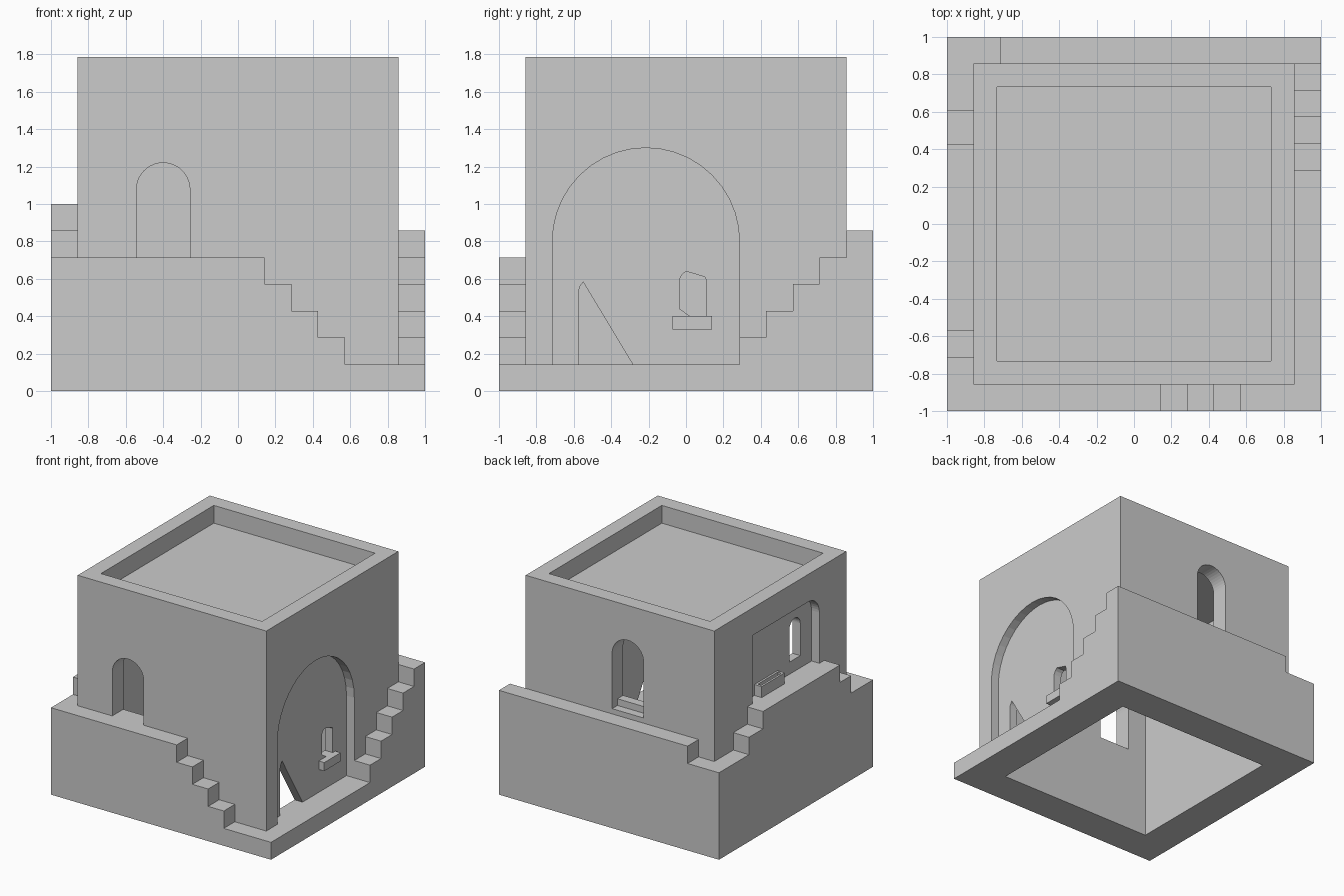
import bpy, bmesh
from math import sin, cos, pi

if "Cube" in bpy.data.objects:
    bpy.data.objects.remove(bpy.data.objects["Cube"])

U = 1 / 7           # module of the building
W = 6 * U           # half width of the walls


def prism(name, pts, axis, lo, hi):
    """Extrude a 2D profile: axis 'x' uses (y, z) points, axis 'y' uses (x, z)."""
    bm = bmesh.new()
    place = (lambda p, d: (d, p[0], p[1])) if axis == 'x' else (lambda p, d: (p[0], d, p[1]))
    a = [bm.verts.new(place(p, lo)) for p in pts]
    b = [bm.verts.new(place(p, hi)) for p in pts]
    bm.faces.new(a)
    bm.faces.new(b[::-1])
    for i in range(len(pts)):
        j = (i + 1) % len(pts)
        bm.faces.new((a[i], b[i], b[j], a[j]))
    bmesh.ops.recalc_face_normals(bm, faces=bm.faces)
    me = bpy.data.meshes.new(name)
    bm.to_mesh(me)
    bm.free()
    ob = bpy.data.objects.new(name, me)
    bpy.context.collection.objects.link(ob)
    return ob


def box(name, x0, x1, y0, y1, z0, z1):
    return prism(name, [(x0, z0), (x1, z0), (x1, z1), (x0, z1)], 'y', y0, y1)


def arc(c, z, r, a0=0.0, a1=pi, n=20):
    return [(c + r * cos(a0 + (a1 - a0) * i / n), z + r * sin(a0 + (a1 - a0) * i / n))
            for i in range(n + 1)]


def arch(c, r, bottom, top):
    return [(c - r, bottom), (c + r, bottom)] + arc(c, top - r, r)


def combine(ob, other, op):
    m = ob.modifiers.new(op, 'BOOLEAN')
    m.operation, m.solver, m.object = op, 'EXACT', other
    bpy.context.view_layer.objects.active = ob
    bpy.ops.object.modifier_apply(modifier=m.name)
    bpy.data.objects.remove(other, do_unlink=True)


def stairs(start, end, runs):
    """Stepped profile from runs of (position where the run ends, height)."""
    pts, p = [(start, 0)], start
    for q, h in runs:
        pts += [(p, h * U), (q, h * U)]
        p = q
    return pts + [(end, 0)]


# main block
house = box("house", -W, W, -W, W, 0, 1.786)

# stepped ledge winding around the block
L = 0.8
ledges = [
    prism("front_ledge", stairs(-.83, .83, [(U, 5), (2*U, 4), (3*U, 3), (4*U, 2), (.83, 1)]), 'y', -1, -L),
    prism("back_ledge", stairs(-.83, .83, [(-5*U, 5), (.83, 6)]), 'y', L, 1),
    prism("right_ledge", stairs(-1, 1, [(2*U, 1), (3*U, 2), (4*U, 3), (5*U, 4), (6*U, 5), (1, 6)]), 'x', L, 1),
    prism("left_ledge", stairs(-1, 1, [(-5*U, 5), (-4*U, 6), (3*U, 7), (.61, 6), (1, 5)]), 'x', -1, -L),
]
for part in ledges:
    combine(house, part, 'UNION')

# hollow interior, sunken roof, doors, niches and windows
R = 5 * U
cuts = [
    box("room", -R, R, -R, R, -.1, 11 * U),
    box("roof_recess", -.733, .733, -.733, .733, 1.64, 2),
    prism("front_door", arch(-.4, U, 5*U, 1.22), 'y', -.86, -.6),
    prism("back_door", arch(-.5*U, U, .9, 1.5), 'y', .6, .86),
    prism("right_niche", arch(-1.5*U, .5, U, 1.3), 'x', .786, .8575),
    prism("left_niche", [(-.507, 1), (.364, 1), (.364, 1.56)] + arc(-.364, 1.417, .143, pi/2, pi, 10),
          'x', -.8575, -.786),
    prism("right_door", [(-.575, U), (-.285, U), (-.55, .583), (-.567, .558), (-.575, .53)], 'x', .6, .83),
    prism("right_window", [(-.035, .44), (.022, .4), (.107, .4), (.107, .595), (.1, .61),
                           (0, .64), (-.022, .622), (-.035, .595)], 'x', .6, .83),
    prism("left_window", arch(-.29, .071, 1.1, 1.435), 'x', -.83, -.6),
]
for part in cuts:
    combine(house, part, 'DIFFERENCE')

# upper step inside the back door
box("back_door_step", -.5*U - U, -.5*U + U, R, .788, .9, .955)

# window sill on the right, trough on the left
box("right_window_sill", .786, .835, -.073, .14, .33, .4)
trough = box("left_trough", -.852, -.786, -.065, .234, 1, 1.09)
combine(trough, box("trough_hollow", -.835, -.803, -.045, .214, 1.045, 1.2), 'DIFFERENCE')
